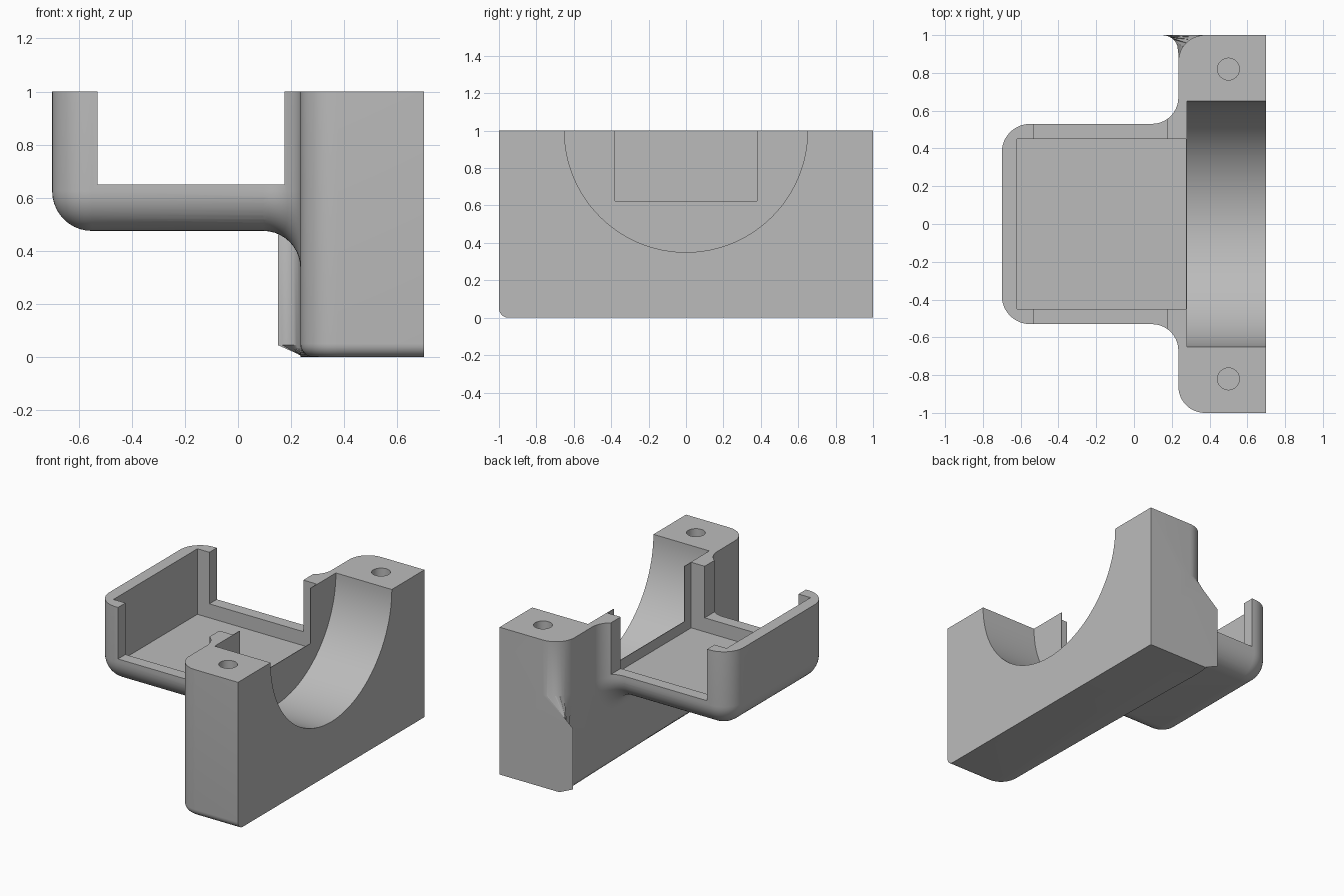
import bpy, bmesh
from math import sin, cos, pi
from mathutils import Matrix

cube = bpy.data.objects.get("Cube")
if cube:
    bpy.data.objects.remove(cube, do_unlink=True)

grey = bpy.data.materials.new("plain grey")
grey.use_nodes = True
grey.diffuse_color = (0.5, 0.5, 0.5, 1)
grey.node_tree.nodes["Principled BSDF"].inputs["Base Color"].default_value = (0.5, 0.5, 0.5, 1)


def finish(name, bm):
    bmesh.ops.recalc_face_normals(bm, faces=bm.faces)
    mesh = bpy.data.meshes.new(name)
    bm.to_mesh(mesh)
    bm.free()
    mesh.materials.append(grey)
    obj = bpy.data.objects.new(name, mesh)
    bpy.context.collection.objects.link(obj)
    return obj


def loft(name, rings):
    """Skin matching rings of points and cap both ends."""
    bm = bmesh.new()
    loops = [[bm.verts.new(p) for p in ring] for ring in rings]
    n = len(loops[0])
    for a, b in zip(loops, loops[1:]):
        for i in range(n):
            j = (i + 1) % n
            bm.faces.new((a[i], a[j], b[j], b[i]))
    bm.faces.new(loops[0][::-1])
    bm.faces.new(loops[-1])
    return finish(name, bm)


def box(name, x0, x1, y0, y1, z0, z1):
    return loft(name, [[(x0, y0, z), (x1, y0, z), (x1, y1, z), (x0, y1, z)] for z in (z0, z1)])


def cylinder(name, radius, depth, segments, matrix):
    bm = bmesh.new()
    bmesh.ops.create_cone(bm, cap_ends=True, segments=segments, radius1=radius,
                          radius2=radius, depth=depth, matrix=matrix)
    return finish(name, bm)


def arc(cx, cy, r, start, end, steps=12):
    return [(cx + r * cos(start + (end - start) * i / steps),
             cy + r * sin(start + (end - start) * i / steps)) for i in range(steps + 1)]


def combine(target, other, operation):
    mod = target.modifiers.new(operation.lower(), "BOOLEAN")
    mod.operation, mod.solver, mod.object = operation, "EXACT", other
    bpy.context.view_layer.objects.active = target
    bpy.ops.object.modifier_apply(modifier=mod.name)
    bpy.data.objects.remove(other, do_unlink=True)


BACK, R = 0.235, 0.14


# Saddle block: rounded back corners, softened lower edge on the front end
def block_ring(z, d):
    pts = [(0.70, -1 + d)]
    pts += arc(BACK + R, -1 + R, R - d, 1.5 * pi, pi)
    pts += arc(BACK + R, 1 - R, R, pi, pi / 2)
    return [(x, y, z) for x, y in pts + [(0.70, 1)]]


bracket = loft("saddle_bracket", [block_ring(0.05 * (1 - sin(a)), 0.05 * (1 - cos(a)))
                                  for a in [i * pi / 12 for i in (6, 5, 4, 3, 2, 1, 0)][::-1]][::-1]
               + [block_ring(1, 0)])


# Tray body: rounded outer corners and rounded underside
def tray_ring(z, d):
    h, r, left = 0.53 - d, 0.15 - d, -0.70 + d
    pts = [(0.26, h)] + arc(left + r, h - r, r, pi / 2, pi)
    pts += arc(left + r, r - h, r, pi, 1.5 * pi) + [(0.26, -h)]
    return [(x, y, z) for x, y in pts]


tray = loft("tray_body", [tray_ring(0.475 + 0.15 * (1 - sin(a)), 0.149 * (1 - cos(a)))
                          for a in [pi / 2 * (1 - i / 10) for i in range(11)]] + [tray_ring(1, 0)])


# Concave blend where the tray flares into the block
def blend_ring(x, e):
    h, r, low = 0.53 + e, 0.15 + e, 0.475 - e
    pts = [(h, 1)] + arc(h - r, low + r, r, 0, -pi / 2)
    pts += arc(r - h, low + r, r, -pi / 2, -pi) + [(-h, 1)]
    return [(x, y, z) for y, z in pts]


blend = loft("tray_blend", [blend_ring(BACK - R + R * sin(b), R * (1 - cos(b)))
                            for b in [i * pi / 20 for i in range(11)]] + [blend_ring(0.27, R)])


# Flared lip on the rear end of the block, fading into its round corner
def flare_ring(z, t):
    wide = arc(0.15, 0.915, 0.085, 0, pi / 2, 8)
    tight = arc(BACK + R, 1 - R, R, pi, pi / 2, 8)
    pts = [(u[0] + (v[0] - u[0]) * t, u[1] + (v[1] - u[1]) * t) for u, v in zip(wide, tight)]
    return [(x, y, z) for x, y in pts + [(0.45, 1), (0.45, 0.82)]]


flare = loft("end_flare", [flare_ring(0, 0.45), flare_ring(0.045, 0), flare_ring(0.46, 0),
                           flare_ring(0.63, 1)])

for part in (tray, blend, flare):
    combine(bracket, part, "UNION")

# Half-round saddle, tray pocket with a thin end lip, and side notches
saddle = cylinder("saddle_cutter", 0.65, 1, 96,
                  Matrix.Translation((0.78, 0, 1)) @ Matrix.Rotation(pi / 2, 4, "Y"))
cutters = [
    saddle,
    box("pocket_cutter", -0.62, 0.276, -0.45, 0.45, 0.555, 1.2),
    box("opening_cutter", 0.2, 0.4, -0.38, 0.38, 0.625, 1.2),
    box("notch_cutter", -0.53, 0.175, -0.8, 0.8, 0.65, 1.2),
]
# Blind screw holes
for y in (-0.82, 0.82):
    cutters.append(cylinder("hole_cutter", 0.058, 0.6, 32, Matrix.Translation((0.5, y, 1))))
for cutter in cutters:
    combine(bracket, cutter, "DIFFERENCE")

bpy.ops.object.select_all(action="DESELECT")
bracket.select_set(True)
bpy.context.view_layer.objects.active = bracket
bpy.ops.object.shade_smooth_by_angle(angle=pi / 6)
